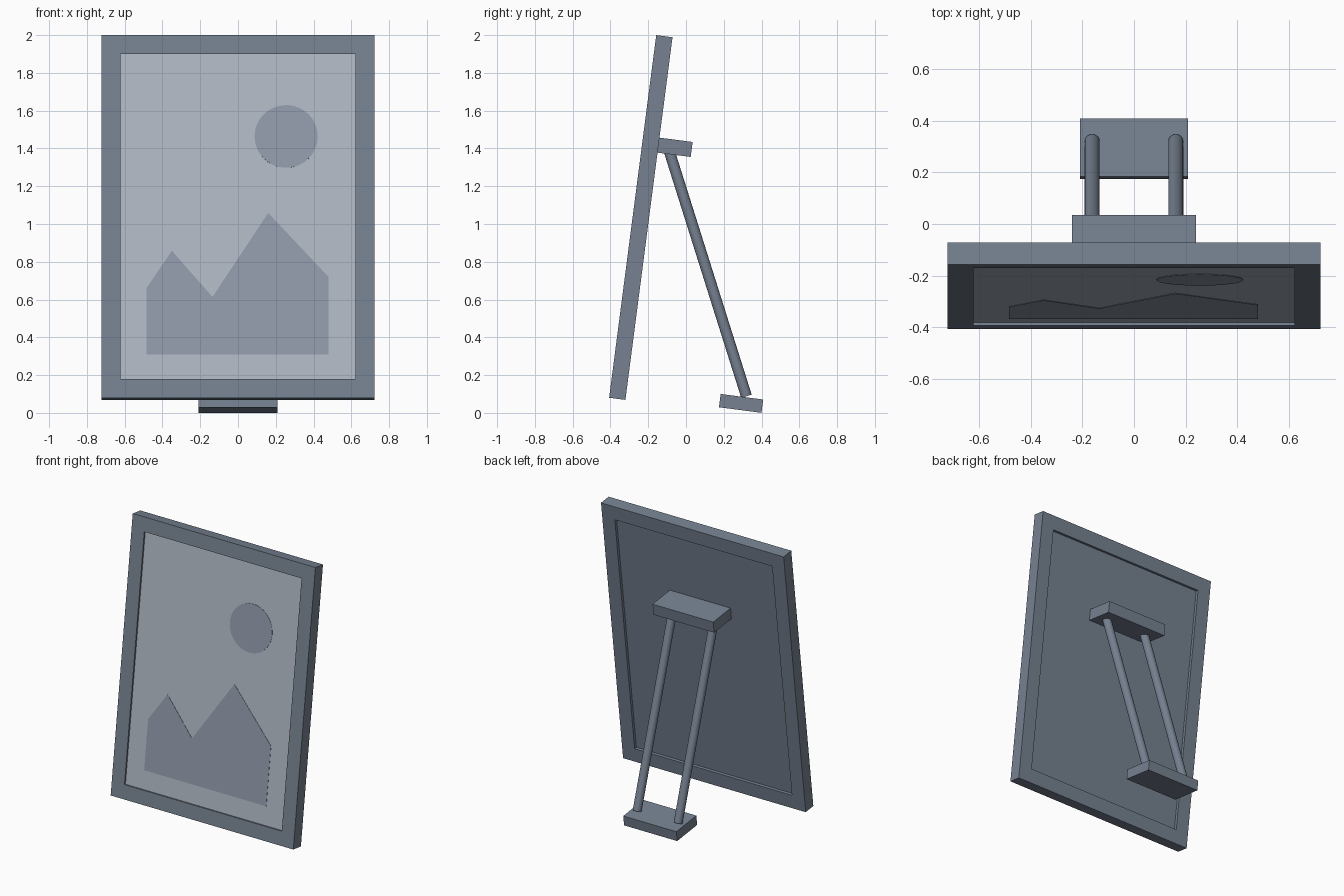
import bpy, bmesh, math
from mathutils import Matrix, Vector

if "Cube" in bpy.data.objects:
    bpy.data.objects.remove(bpy.data.objects["Cube"])

# Leaning space: local x = width, y = depth behind the front, z = up along the frame
TILT = Matrix.Translation((0, -0.407, 0.08)) @ Matrix.Rotation(math.radians(-7.4), 4, 'X')
W, H, D, B = 0.722, 1.936, 0.087, 0.10


def material(name, color):
    m = bpy.data.materials.new(name)
    m.diffuse_color = (*color, 1)
    m.use_nodes = True
    m.node_tree.nodes["Principled BSDF"].inputs["Base Color"].default_value = m.diffuse_color
    return m


SLATE = material("slate", (0.18, 0.22, 0.28))
PAPER = material("paper", (0.43, 0.48, 0.55))
PRINT = material("print", (0.28, 0.32, 0.40))


def add(name, bm, mat, matrix=TILT):
    bmesh.ops.transform(bm, matrix=matrix, verts=bm.verts)
    bmesh.ops.recalc_face_normals(bm, faces=bm.faces)
    me = bpy.data.meshes.new(name)
    bm.to_mesh(me)
    bm.free()
    me.materials.append(mat)
    ob = bpy.data.objects.new(name, me)
    bpy.context.collection.objects.link(ob)
    return ob


def box(name, half_x, y, z, mat):
    bm = bmesh.new()
    bmesh.ops.create_cube(bm, size=1)
    for v in bm.verts:
        v.co = (2 * half_x * v.co.x, y[0] if v.co.y < 0 else y[1], z[0] if v.co.z < 0 else z[1])
    return add(name, bm, mat)


def plate(name, pts, y0, y1, mat):
    """Extrude an x,z outline through the depth."""
    bm = bmesh.new()
    f = bm.faces.new([bm.verts.new((x, y0, z)) for x, z in pts])
    ext = bmesh.ops.extrude_face_region(bm, geom=[f], use_keep_orig=True)
    moved = [g for g in ext["geom"] if isinstance(g, bmesh.types.BMVert)]
    bmesh.ops.translate(bm, verts=moved, vec=(0, y1 - y0, 0))
    return add(name, bm, mat)


# Rectangular frame: four loops joined in a ring
bm = bmesh.new()
loops = []
for inset, y in ((0, 0), (0, D), (B, D), (B, 0)):
    x = W - inset
    loops.append([bm.verts.new((px, y, pz)) for px, pz in
                  ((-x, inset), (x, inset), (x, H - inset), (-x, H - inset))])
for k in range(4):
    a, b = loops[k], loops[(k + 1) % 4]
    for i in range(4):
        j = (i + 1) % 4
        bm.faces.new((a[i], a[j], b[j], b[i]))
add("frame", bm, SLATE)

# Picture sheet and backing board, recessed on both sides
box("picture_sheet", W - B, (0.012, 0.03), (B, H - B), PAPER)
box("backing_board", W - B, (0.03, 0.067), (B, H - B), SLATE)


# Picture motifs, given by their front-view height
def up(z):
    return (z - 0.08) / math.cos(math.radians(7.4))


hills = [(-0.485, 0.31), (0.48, 0.31), (0.48, 0.72), (0.16, 1.06),
         (-0.135, 0.615), (-0.35, 0.86), (-0.485, 0.66)]
plate("mountains", [(x, up(z)) for x, z in hills], 0.010, 0.014, PRINT)
ring = [2 * math.pi * i / 48 for i in range(48)]
plate("sun", [(0.255 + 0.167 * math.cos(t), up(1.465) + 0.167 * math.sin(t)) for t in ring],
      0.010, 0.014, PRINT)

# Stand: upper bracket, foot and two legs
box("upper_bracket", 0.24, (0.06, 0.264), (1.32, 1.40), SLATE)
box("stand_foot", 0.21, (0.583, 0.81), (0.025, 0.096), SLATE)
for side, x in (("left", -0.162), ("right", 0.162)):
    top, bottom = Vector((x, -0.09, 1.39)), Vector((x, 0.32, 0.088))
    axis = top - bottom
    bm = bmesh.new()
    bmesh.ops.create_cone(bm, cap_ends=True, segments=32, radius1=0.029, radius2=0.029,
                          depth=axis.length)
    place = Matrix.Translation((top + bottom) / 2) @ axis.to_track_quat('Z', 'X').to_matrix().to_4x4()
    leg = add(side + "_leg", bm, SLATE, place)
    for p in leg.data.polygons:
        p.use_smooth = len(p.vertices) == 4
